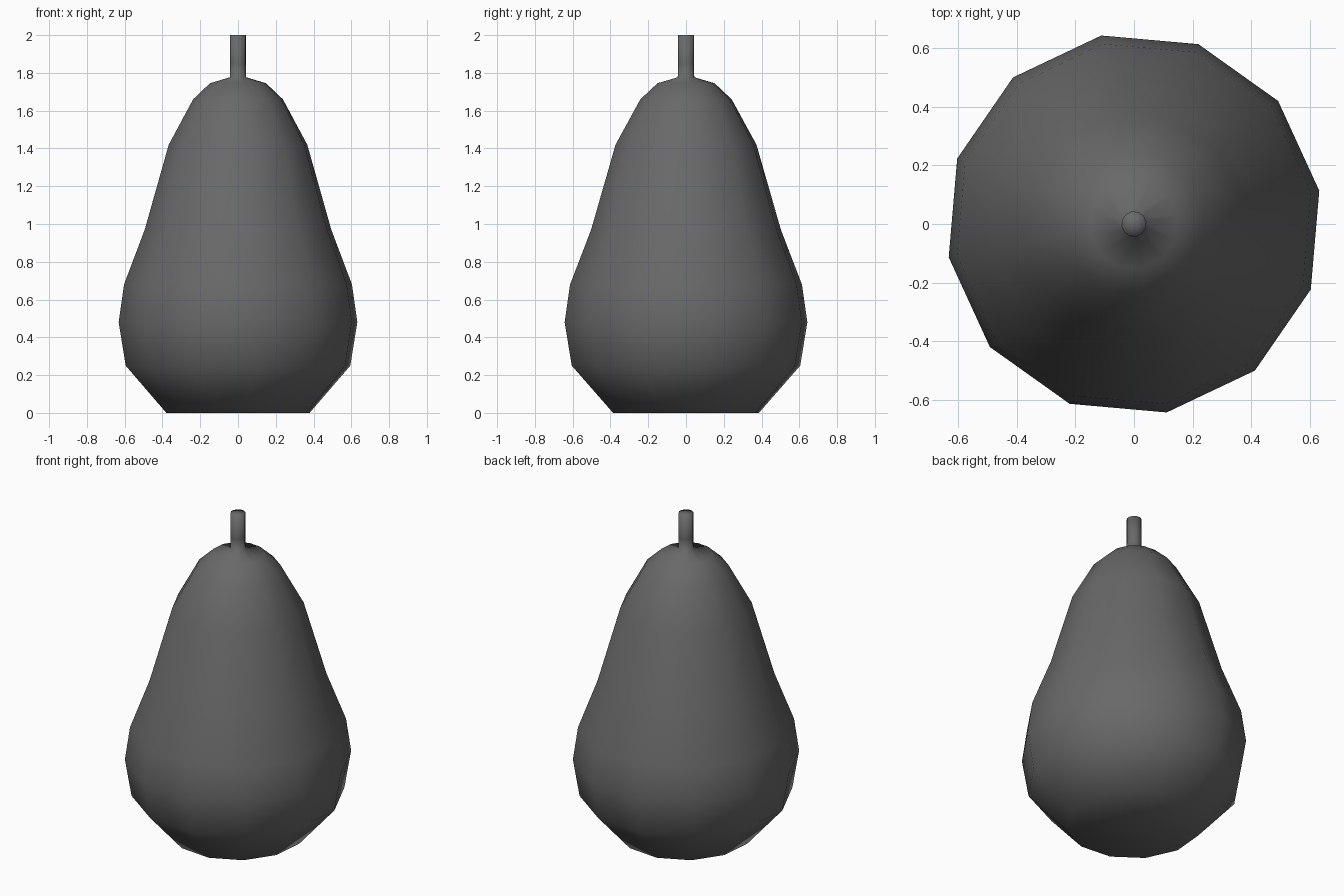
import bpy, bmesh, math

if "Cube" in bpy.data.objects:
    bpy.data.objects.remove(bpy.data.objects["Cube"])


def lathe(name, profile, sides, turn, sx, sy):
    """Revolve (radius, z) rings around z; closed with a centre point at each end."""
    bm = bmesh.new()
    rings = []
    for r, z in profile[1:-1]:
        ring = []
        for i in range(sides):
            a = turn + 2 * math.pi * i / sides
            ring.append(bm.verts.new((r * sx * math.cos(a), r * sy * math.sin(a), z)))
        rings.append(ring)
    bottom = bm.verts.new((0, 0, profile[0][1]))
    top = bm.verts.new((0, 0, profile[-1][1]))
    for i in range(sides):
        j = (i + 1) % sides
        bm.faces.new((bottom, rings[0][j], rings[0][i]))
        bm.faces.new((top, rings[-1][i], rings[-1][j]))
        for a, b in zip(rings, rings[1:]):
            bm.faces.new((a[i], a[j], b[j], b[i]))
    for f in bm.faces:
        f.smooth = True
    mesh = bpy.data.meshes.new(name)
    bm.to_mesh(mesh)
    bm.free()
    obj = bpy.data.objects.new(name, mesh)
    bpy.context.collection.objects.link(obj)
    return obj


# Body outline, then the stem growing out of it as one smooth skin
body = [(0, 0.0), (0.388, 0.0), (0.608, 0.25), (0.646, 0.48), (0.617, 0.68),
        (0.505, 0.97), (0.375, 1.42), (0.243, 1.66), (0.152, 1.745)]
stem = [(0.044, 1.777), (0.043, 1.85), (0.043, 2.0), (0, 2.0)]

pear = lathe("pear_with_stem", body + stem, 12, math.radians(10), 0.993, 1.01)

# Dark grey skin
skin = bpy.data.materials.new("dark_grey")
skin.diffuse_color = (0.14, 0.14, 0.14, 1)
skin.use_nodes = True
skin.node_tree.nodes["Principled BSDF"].inputs["Base Color"].default_value = skin.diffuse_color
pear.data.materials.append(skin)
